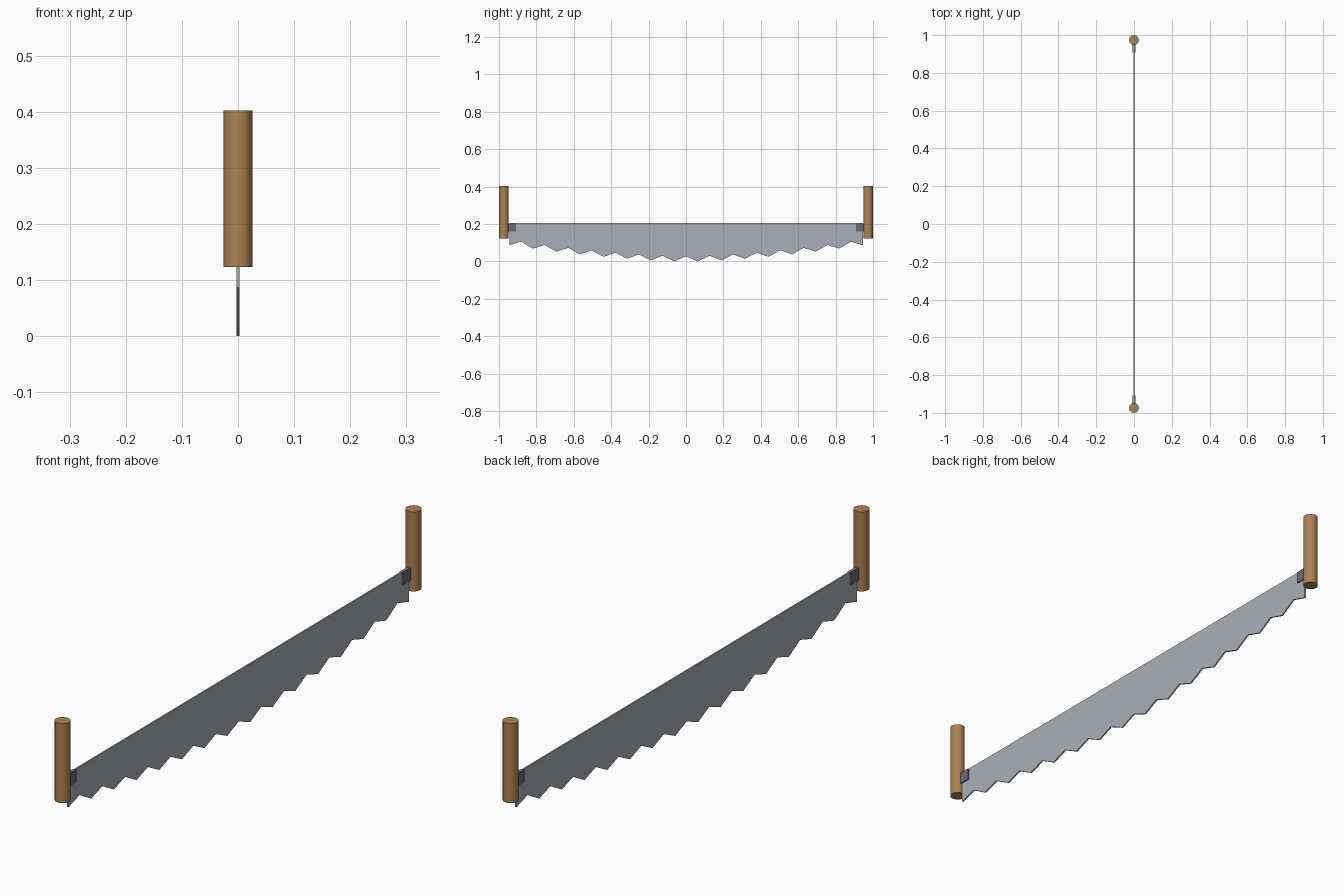
import bpy, bmesh, math

if "Cube" in bpy.data.objects:
    bpy.data.objects.remove(bpy.data.objects["Cube"])

def mat(name, rgb):
    m = bpy.data.materials.new(name)
    m.diffuse_color = (*rgb, 1)
    m.use_nodes = True
    m.node_tree.nodes["Principled BSDF"].inputs["Base Color"].default_value = m.diffuse_color
    return m

steel = mat("blade steel", (0.40, 0.43, 0.48))
iron = mat("dark bracket iron", (0.14, 0.155, 0.18))
wood = mat("handle wood", (0.42, 0.225, 0.085))

HALF, TOP, THICK, TEETH = 0.945, 0.205, 0.005, 15

# Blade: straight back, bellied row of teeth, extruded across x
profile = [(HALF, TOP), (-HALF, TOP)]
for i in range(2 * TEETH + 1):
    y = -HALF + HALF * i / TEETH
    z = 0.0875 * abs(y / HALF) ** 1.6 + (0.027 if i % 2 else -0.001)
    profile.append((y, z))
bm = bmesh.new()
face = bm.faces.new([bm.verts.new((-THICK / 2, y, z)) for y, z in profile])
ext = bmesh.ops.extrude_face_region(bm, geom=[face])
bmesh.ops.translate(bm, vec=(THICK, 0, 0),
                    verts=[v for v in ext["geom"] if isinstance(v, bmesh.types.BMVert)])
bmesh.ops.recalc_face_normals(bm, faces=bm.faces)
mesh = bpy.data.meshes.new("blade")
bm.to_mesh(mesh)
bm.free()
blade = bpy.data.objects.new("blade", mesh)
bpy.context.collection.objects.link(blade)
mesh.materials.append(steel)

for side, label in ((-1, "front"), (1, "back")):
    # Upright round handle
    bpy.ops.mesh.primitive_cylinder_add(vertices=12, radius=0.026, depth=0.279,
                                        location=(0, side * 0.974, 0.2625))
    handle = bpy.context.object
    handle.name = label + "_handle"
    handle.data.materials.append(wood)
    bpy.ops.object.shade_smooth_by_angle(angle=math.radians(40))

    # Bracket joining blade and handle
    bpy.ops.mesh.primitive_cube_add(size=1, location=(0, side * 0.936, 0.1825))
    bracket = bpy.context.object
    bracket.name = label + "_bracket"
    bracket.scale = (0.014, 0.056, 0.043)
    bracket.data.materials.append(iron)
